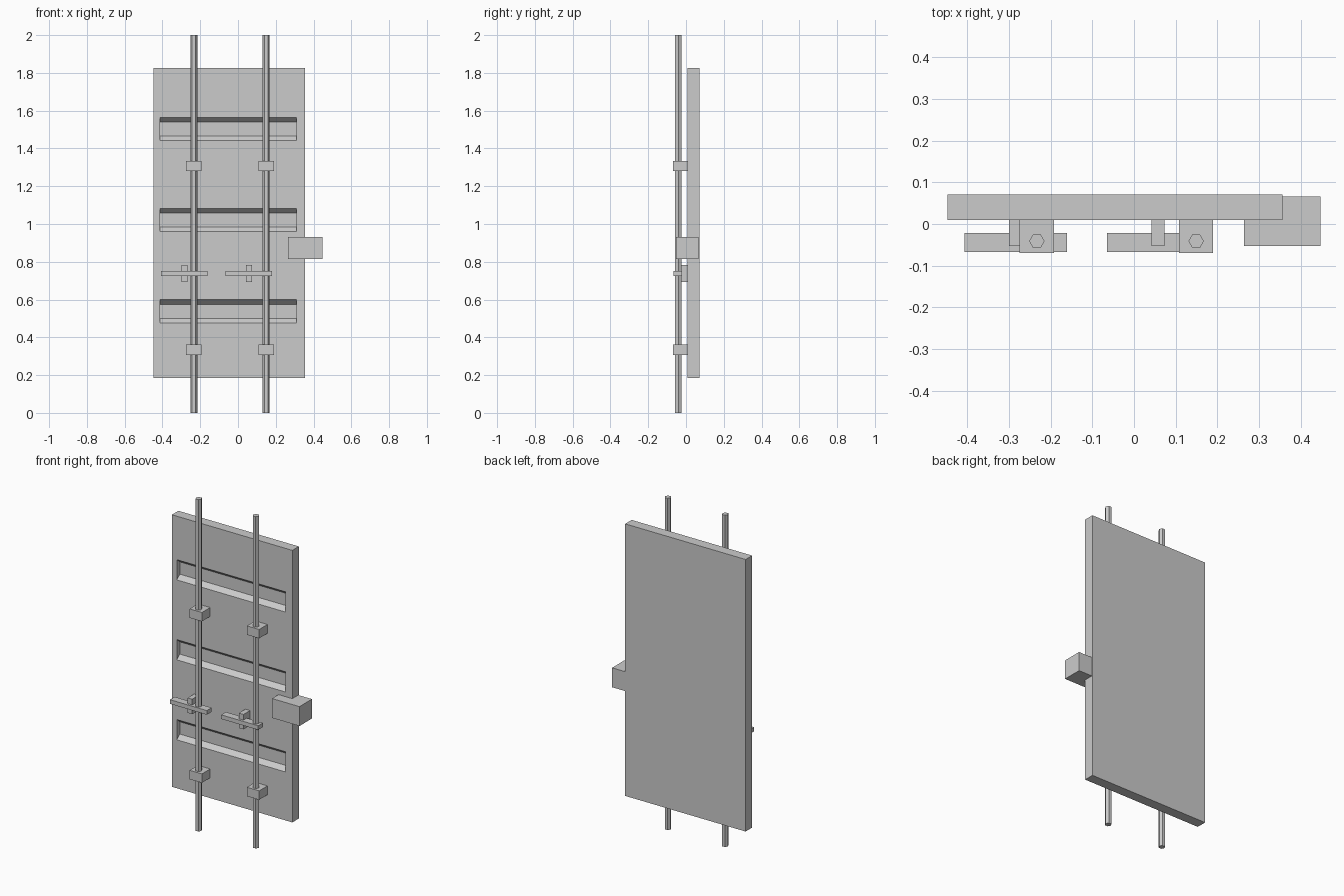
import bpy, bmesh, math

if "Cube" in bpy.data.objects:
    bpy.data.objects.remove(bpy.data.objects["Cube"])


def make_object(name, bm):
    bmesh.ops.recalc_face_normals(bm, faces=bm.faces[:])
    mesh = bpy.data.meshes.new(name)
    bm.to_mesh(mesh)
    bm.free()
    obj = bpy.data.objects.new(name, mesh)
    bpy.context.collection.objects.link(obj)
    return obj


def box(name, x, y, z):
    """Box from (min, max) ranges on each axis."""
    bm = bmesh.new()
    bmesh.ops.create_cube(bm, size=1)
    for v in bm.verts:
        v.co = [r[0] if c < 0 else r[1] for c, r in zip(v.co, (x, y, z))]
    return make_object(name, bm)


def prism_x(bm, profile, x0, x1):
    """Extrude a (y, z) profile along x."""
    face = bm.faces.new([bm.verts.new((x0, y, z)) for y, z in profile])
    new = bmesh.ops.extrude_face_region(bm, geom=[face])["geom"]
    bmesh.ops.translate(bm, vec=(x1 - x0, 0, 0),
                        verts=[g for g in new if isinstance(g, bmesh.types.BMVert)])


FRONT = 0.009  # front plane of the door

# Door panel
door = box("door_panel", (-0.447, 0.356), (FRONT, 0.071), (0.185, 1.825))

# Three recessed slots with sloping top and bottom
depth, half, slope = 0.028, 0.061, 0.024
k = 0.02  # cutter overshoot in front of the door, keeping the same slope
out = half + slope * k / depth
bm = bmesh.new()
for z in (0.538, 1.02, 1.502):
    prism_x(bm, [(FRONT - k, z - out), (FRONT + depth, z - half + slope),
                 (FRONT + depth, z + half - slope), (FRONT - k, z + out)],
            -0.414, 0.31)
cutter = make_object("slot_cutter", bm)
cutter.hide_render = True
mod = door.modifiers.new("slots", "BOOLEAN")
mod.operation = "DIFFERENCE"
mod.solver = "EXACT"
mod.object = cutter
bpy.context.view_layer.objects.active = door
bpy.ops.object.modifier_apply(modifier=mod.name)
bpy.data.objects.remove(cutter)

# Lock bars, their guide blocks and the cross handles
for side, x, hx in (("left", -0.233, -0.284), ("right", 0.149, 0.058)):
    bpy.ops.mesh.primitive_cylinder_add(vertices=6, radius=0.0185, depth=2,
                                        location=(x, -0.041, 1),
                                        rotation=(0, 0, math.radians(30)))
    bpy.context.object.name = f"lock_bar_{side}"
    for level, z in (("lower", 0.334), ("upper", 1.307)):
        box(f"guide_block_{side}_{level}", (x - 0.041, x + 0.041),
            (-0.07, FRONT), (z - 0.027, z + 0.027))
    box(f"handle_mount_{side}", (hx - 0.0155, hx + 0.0155),
        (-0.053, FRONT), (0.694, 0.784))
    box(f"handle_{side}", (hx - 0.123, hx + 0.123),
        (-0.067, -0.022), (0.725, 0.75))

# Lock box over the door's right edge
box("lock_box", (0.264, 0.447), (-0.053, 0.066), (0.814, 0.931))
